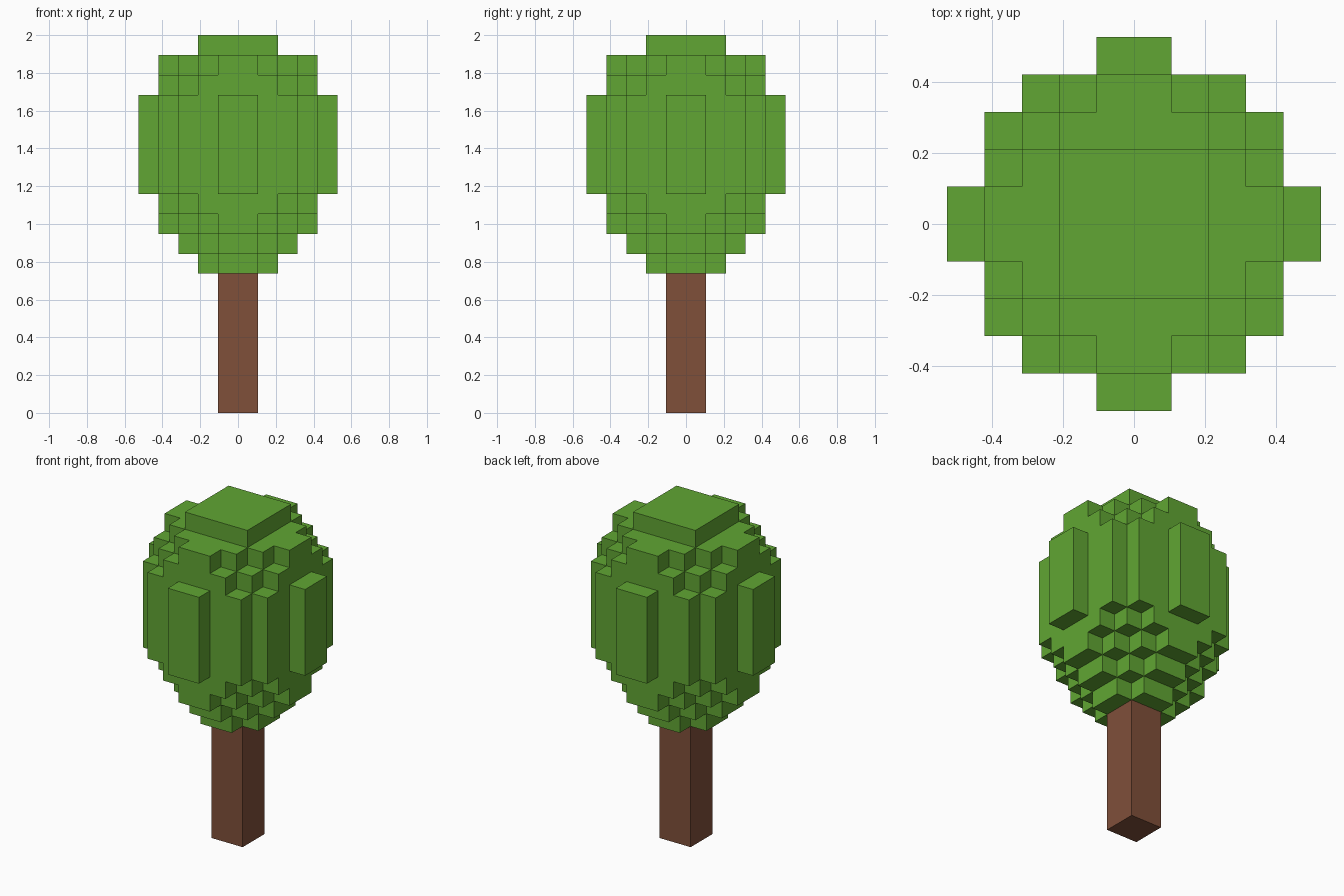
import bpy, bmesh
from mathutils import Vector

cube = bpy.data.objects.get("Cube")
if cube:
    bpy.data.objects.remove(cube, do_unlink=True)

U = 2 / 19  # one block

# Foliage layers: (bottom, top, half-widths of the rows counted outward from the middle)
LAYERS = [
    (7, 8, (2, 1)),
    (8, 9, (3, 2, 1)),
    (9, 10, (4, 3, 2, 1)),
    (10, 11, (4, 4, 3, 2)),
    (11, 16, (5, 4, 4, 3, 1)),
    (16, 17, (4, 4, 3, 2)),
    (17, 18, (4, 3, 2, 1)),
    (18, 19, (2, 2)),
]
TRUNK = [(0, 7, (1,))]


def material(name, colour):
    mat = bpy.data.materials.new(name)
    mat.use_nodes = True
    mat.diffuse_color = colour
    bsdf = next(n for n in mat.node_tree.nodes if n.type == 'BSDF_PRINCIPLED')
    bsdf.inputs["Base Color"].default_value = colour
    bsdf.inputs["Roughness"].default_value = 0.9
    return mat


def block_cells(layers):
    """Set of filled cells, mirrored about both horizontal axes."""
    cells = set()
    for bottom, top, rows in layers:
        for z in range(bottom, top):
            for row, half in enumerate(rows):
                for x in range(-half, half):
                    cells.add((x, row, z))
                    cells.add((x, -row - 1, z))
    return cells


def block_object(name, layers, mat):
    """Skin the outside of the filled cells and merge coplanar squares."""
    cells = block_cells(layers)
    bm = bmesh.new()
    for cell in cells:
        centre = Vector(cell) + Vector((0.5, 0.5, 0.5))
        for axis in range(3):
            for sign in (-1, 1):
                step = [0, 0, 0]
                step[axis] = sign
                if tuple(c + s for c, s in zip(cell, step)) in cells:
                    continue
                n = Vector(step) / 2
                a, b = Vector((0, 0, 0)), Vector((0, 0, 0))
                a[(axis + 1) % 3] = 0.5
                b[(axis + 2) % 3] = 0.5 * sign
                corners = (-a - b, a - b, a + b, b - a)
                bm.faces.new([bm.verts.new((centre + n + c) * U) for c in corners])
    bmesh.ops.remove_doubles(bm, verts=bm.verts, dist=U * 0.01)
    bmesh.ops.dissolve_limit(bm, angle_limit=0.01, verts=bm.verts, edges=bm.edges)
    mesh = bpy.data.meshes.new(name)
    bm.to_mesh(mesh)
    bm.free()
    mesh.materials.append(mat)
    obj = bpy.data.objects.new(name, mesh)
    bpy.context.collection.objects.link(obj)
    return obj


# Trunk and stepped crown
block_object("trunk", TRUNK, material("bark brown", (0.216, 0.080, 0.042, 1)))
block_object("foliage", LAYERS, material("leaf green", (0.119, 0.381, 0.033, 1)))
